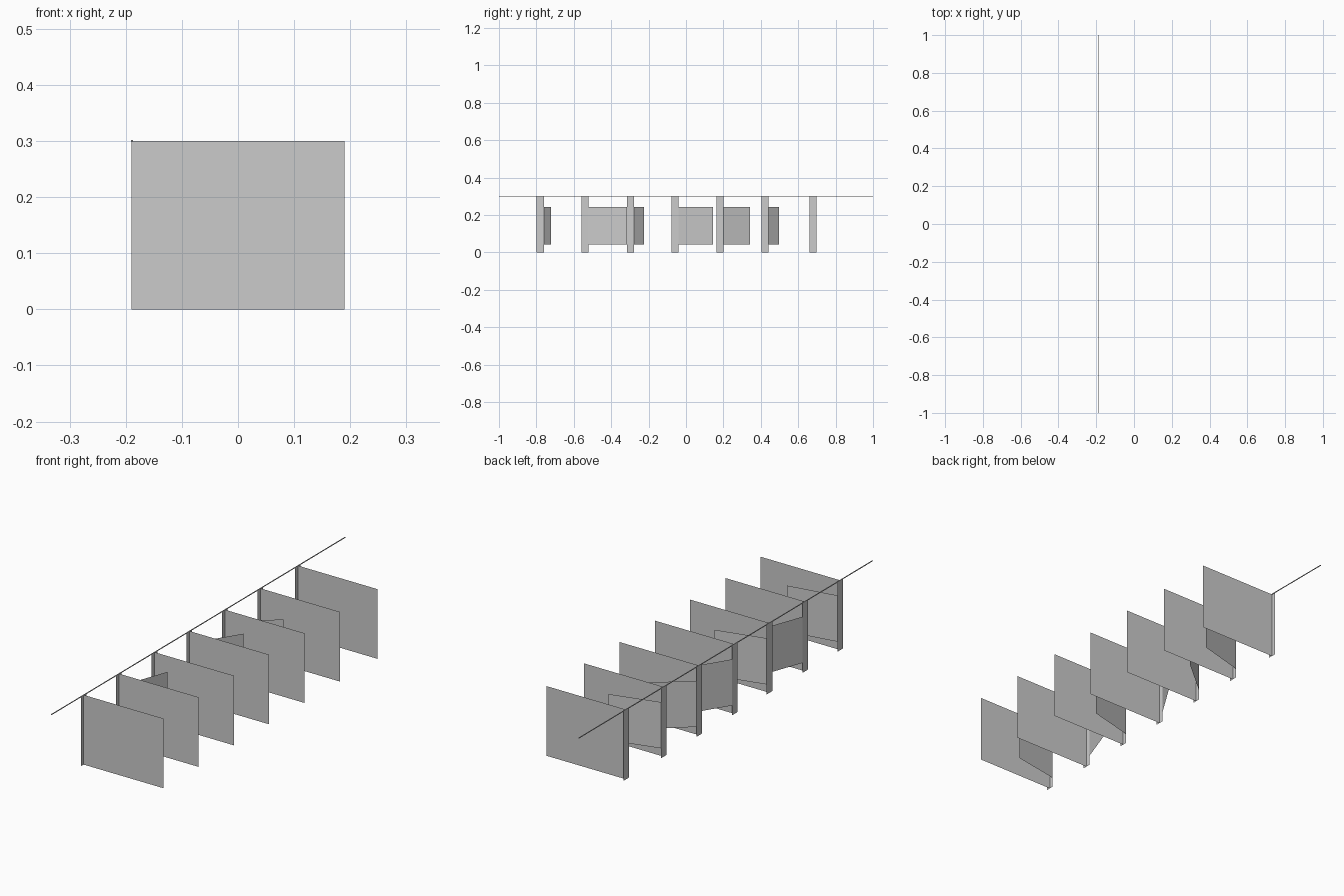
import bpy
import math

if "Cube" in bpy.data.objects:
    bpy.data.objects.remove(bpy.data.objects["Cube"])

X0, X1 = -0.19, 0.19   # hinge side and free edge
TOP = 0.30
HALF = 0.019           # half width of a post strip
DOOR = 0.218           # length of a swung door


def sheet(name, a, b, z0, z1):
    """Upright flat sheet between two plan points."""
    me = bpy.data.meshes.new(name)
    me.from_pydata([(*a, z0), (*b, z0), (*b, z1), (*a, z1)], [], [(0, 1, 2, 3)])
    ob = bpy.data.objects.new(name, me)
    bpy.context.collection.objects.link(ob)
    return ob


# partition positions, with the swing angle of each door (None = no door)
stalls = [(-0.779, 10), (-0.539, 70), (-0.297, 14), (-0.059, 58),
          (0.182, 40), (0.423, 15), (0.679, None)]

for i, (y, angle) in enumerate(stalls, 1):
    # divider panel and its front post strip
    sheet(f"partition_{i}", (X0, y), (X1, y), 0, TOP)
    sheet(f"post_{i}", (X0, y - HALF), (X0, y + HALF), 0, TOP)
    # door hinged on the post edge
    if angle is not None:
        t = math.radians(angle)
        h = y + HALF
        sheet(f"door_{i}", (X0, h),
              (X0 + DOOR * math.cos(t), h + DOOR * math.sin(t)), 0.043, 0.242)

# thin head rail along the posts
bpy.ops.mesh.primitive_cube_add(size=1, location=(X0 + 0.001, 0, TOP))
rail = bpy.context.object
rail.name = "head_rail"
rail.scale = (0.003, 2.0, 0.003)
